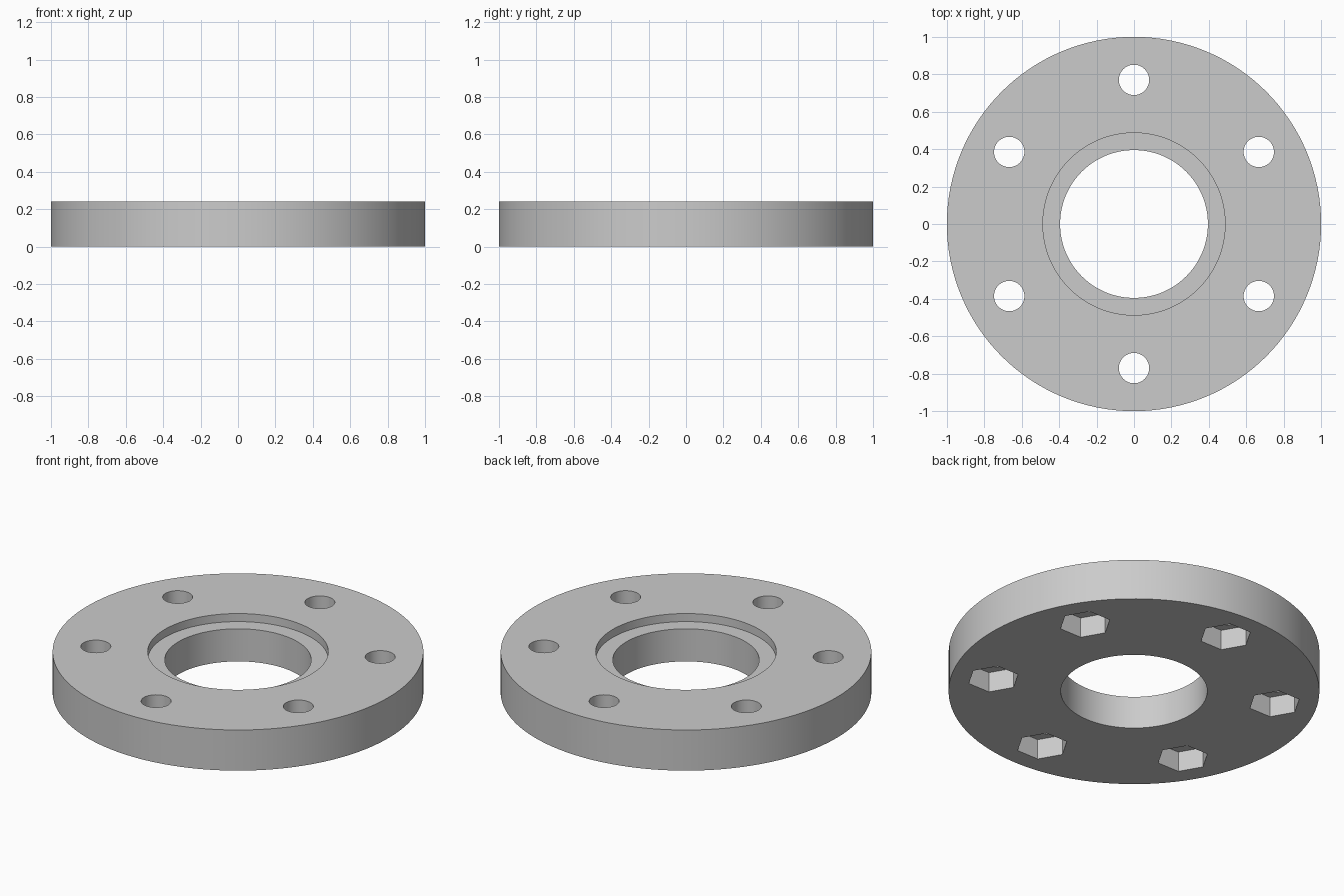
import bpy
import bmesh
from math import pi, radians, cos, sin
from mathutils import Matrix, Vector

if "Cube" in bpy.data.objects:
    bpy.data.objects.remove(bpy.data.objects["Cube"], do_unlink=True)

THICK = 0.242
BOLT_CIRCLE = 0.77
BOLT_COUNT = 6

grey = bpy.data.materials.new("plain grey")
grey.use_nodes = True
colour = (0.6, 0.6, 0.6, 1)
grey.diffuse_color = colour
grey.node_tree.nodes["Principled BSDF"].inputs["Base Color"].default_value = colour


def make_object(name, bm):
    bmesh.ops.recalc_face_normals(bm, faces=bm.faces)
    mesh = bpy.data.meshes.new(name)
    bm.to_mesh(mesh)
    bm.free()
    mesh.materials.append(grey)
    obj = bpy.data.objects.new(name, mesh)
    bpy.context.collection.objects.link(obj)
    return obj


def revolve(name, profile, steps):
    """Spin a closed (radius, height) profile around the z axis."""
    bm = bmesh.new()
    verts = [bm.verts.new((r, 0, z)) for r, z in profile]
    edges = [bm.edges.new((a, b)) for a, b in zip(verts, verts[1:] + verts[:1])]
    bmesh.ops.spin(bm, geom=verts + edges, axis=(0, 0, 1), cent=(0, 0, 0),
                   angle=2 * pi, steps=steps, use_merge=True)
    bmesh.ops.remove_doubles(bm, verts=bm.verts, dist=0.0001)
    return make_object(name, bm)


def bolt_cutters(name, sides, radius, low, high):
    """One prism per bolt, with a corner pointing radially outward."""
    bm = bmesh.new()
    for i in range(BOLT_COUNT):
        angle = radians(30) + i * 2 * pi / BOLT_COUNT
        place = Vector((cos(angle), sin(angle), 0)) * BOLT_CIRCLE
        place.z = (low + high) / 2
        bmesh.ops.create_cone(
            bm, cap_ends=True, segments=sides, radius1=radius, radius2=radius,
            depth=high - low,
            matrix=Matrix.Translation(place) @ Matrix.Rotation(radians(30), 4, "Z"))
    # Turn primitives so that a corner lies on the radial line
    cutter = make_object(name, bm)
    cutter.hide_render = True
    return cutter


def cut(target, cutter):
    mod = target.modifiers.new(cutter.name, "BOOLEAN")
    mod.operation = "DIFFERENCE"
    mod.solver = "EXACT"
    mod.object = cutter
    bpy.context.view_layer.objects.active = target
    bpy.ops.object.modifier_apply(modifier=mod.name)
    bpy.data.objects.remove(cutter, do_unlink=True)


# Ring with a central bore and a shallow step around its top
BORE, STEP, STEP_Z = 0.395, 0.487, THICK - 0.048
flange = revolve("flange_ring", [(BORE, 0), (1, 0), (1, THICK), (STEP, THICK),
                                 (STEP, STEP_Z), (BORE, STEP_Z)], 128)

# Round bolt holes through the ring, hexagonal nut pockets underneath
cut(flange, bolt_cutters("bolt_hole_cutter", 48, 0.081, -0.1, THICK + 0.1))
probe = bolt_cutters("nut_pocket_cutter", 6, 0.141, -0.1, 0.12)
cut(flange, probe)

# Smooth round walls, crisp edges
bpy.ops.object.select_all(action="DESELECT")
flange.select_set(True)
bpy.context.view_layer.objects.active = flange
bpy.ops.object.shade_smooth_by_angle(angle=radians(30))
